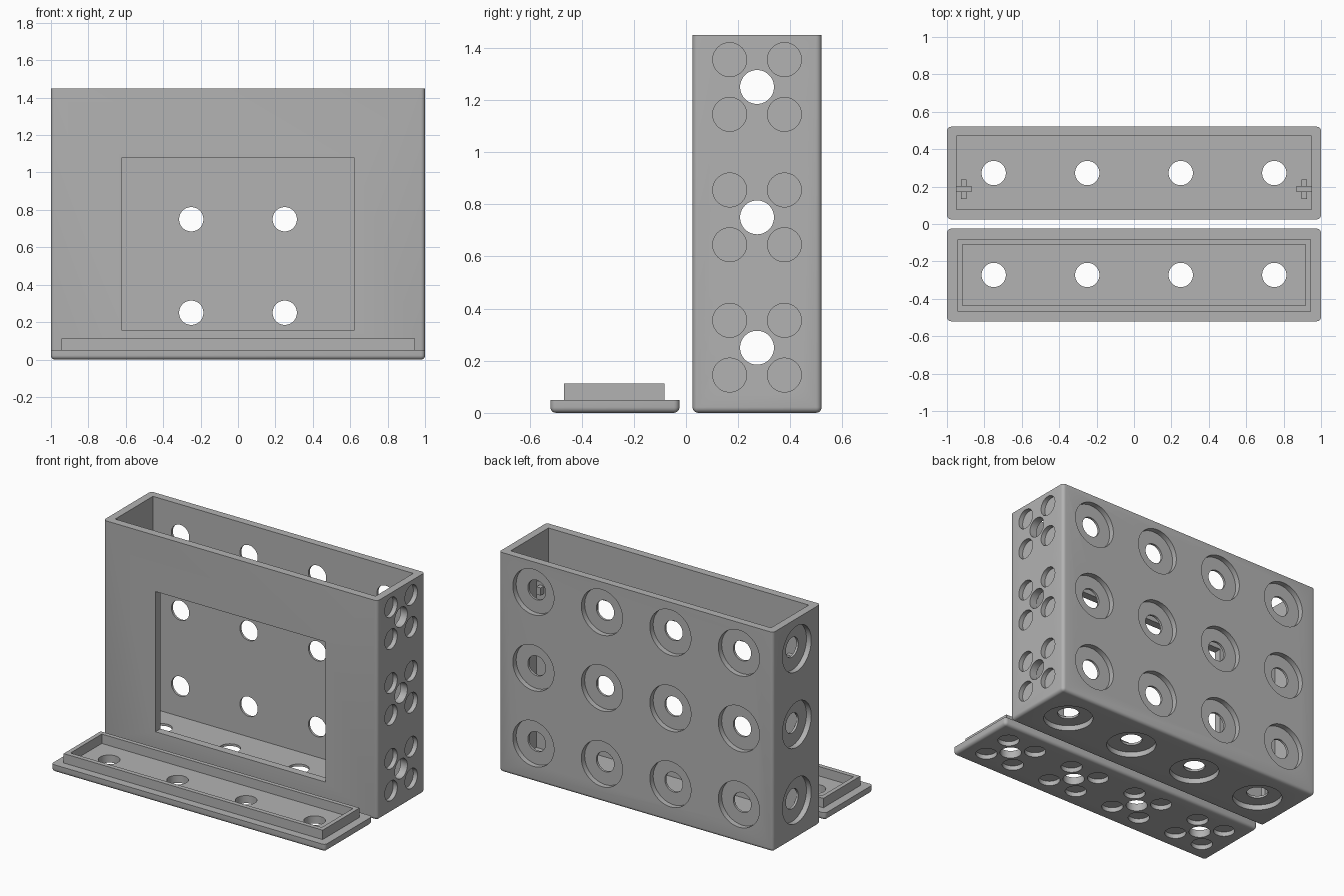
import bpy, bmesh, math
from mathutils import Vector, Matrix

default = bpy.data.objects.get("Cube")
if default:
    bpy.data.objects.remove(default, do_unlink=True)

grey = bpy.data.materials.new("plain grey")
grey.use_nodes = True
grey.diffuse_color = (0.45, 0.45, 0.45, 1)
grey.node_tree.nodes["Principled BSDF"].inputs["Base Color"].default_value = grey.diffuse_color


def finish(name, bm):
    mesh = bpy.data.meshes.new(name)
    bm.to_mesh(mesh)
    bm.free()
    mesh.materials.append(grey)
    obj = bpy.data.objects.new(name, mesh)
    bpy.context.collection.objects.link(obj)
    return obj


def add_block(bm, low, high):
    low, high = Vector(low), Vector(high)
    size = Matrix.Diagonal((high - low).to_4d())
    return bmesh.ops.create_cube(bm, size=1, matrix=Matrix.Translation((low + high) / 2) @ size)


def block(name, low, high, rounding=0):
    """Box whose upright and bottom edges can be rounded, with a sharp top rim."""
    bm = bmesh.new()
    add_block(bm, low, high)
    if rounding:
        edges = [e for e in bm.edges if min(v.co.z for v in e.verts) < low[2] + 1e-4]
        bmesh.ops.bevel(bm, geom=edges, offset=rounding, segments=5, profile=0.5, affect='EDGES')
    return finish(name, bm)


def drills(name, spots, radius, depth):
    """Cylinders sunk by depth into a surface; each spot is (point, outward normal)."""
    bm = bmesh.new()
    for point, normal in spots:
        n = Vector(normal)
        turn = n.to_track_quat('Z', 'Y').to_matrix().to_4x4()
        centre = Vector(point) + n * (0.02 - depth) / 2
        bmesh.ops.create_cone(bm, cap_ends=True, segments=48, radius1=radius, radius2=radius,
                              depth=depth + 0.02, matrix=Matrix.Translation(centre) @ turn)
    return finish(name, bm)


def cut(target, cutter):
    cutter.hide_render = True
    mod = target.modifiers.new("cut", 'BOOLEAN')
    mod.operation, mod.solver, mod.object = 'DIFFERENCE', 'EXACT', cutter
    bpy.context.view_layer.objects.active = target
    bpy.ops.object.modifier_apply(modifier=mod.name)
    bpy.data.objects.remove(cutter, do_unlink=True)


def smooth(obj):
    bpy.ops.object.select_all(action='DESELECT')
    obj.select_set(True)
    bpy.context.view_layer.objects.active = obj
    bpy.ops.object.shade_smooth_by_angle(angle=math.radians(35))


def around(spots, axis_a, axis_b, step=0.105):
    """Four spots in a square around every given spot."""
    return [(Vector(p) + Vector(axis_a) * a + Vector(axis_b) * b, n)
            for p, n in spots for a in (-step, step) for b in (-step, step)]


X, Y, Z = (1, 0, 0), (0, 1, 0), (0, 0, 1)
columns, rows = (-0.75, -0.25, 0.25, 0.75), (0.25, 0.75, 1.25)
mid, back, wall = 0.2725, 0.52, 0.05
hole_r, recess_r, recess_d, small_d = 0.065, 0.15, 0.035, 0.03

# Open-topped case with a front window
case = block("case", (-1, 0.025, 0), (1, back, 1.45), 0.022)
cut(case, block("cavity", (-0.95, 0.077, wall), (0.95, 0.47, 1.6)))
cut(case, block("window", (-0.62, -0.05, 0.155), (0.62, 0.2, 1.08)))

# Hole positions on the case walls
back_spots = [((x, back, z), Y) for x in columns for z in rows]
base_spots = [((x, mid, 0), (0, 0, -1)) for x in columns]
end_spots = [((-1, mid, z), (-1, 0, 0)) for z in rows]
plug_spots = [((1, mid, z), X) for z in rows]
cut(case, drills("holes", back_spots + base_spots + end_spots + plug_spots, hole_r, 0.075))
cut(case, drills("round_recesses", back_spots + base_spots + end_spots, recess_r, recess_d))
cut(case, drills("small_sockets", around(plug_spots, Y, Z), hole_r, small_d))
smooth(case)

# Lid lying in front, with a raised rim
lid = block("lid", (-1, -back, 0), (1, -0.025, wall), 0.022)
lid_spots = [((x, -mid, 0), (0, 0, -1)) for x in columns]
cut(lid, drills("lid_holes", lid_spots, hole_r, 0.075))
cut(lid, drills("lid_sockets", around(lid_spots, X, Y), hole_r, small_d))
smooth(lid)
rim = block("lid_rim", (-0.945, -0.467, wall - 0.002), (0.945, -0.082, 0.112))
cut(rim, block("rim_opening", (-0.917, -0.437, 0), (0.917, -0.11, 0.2)))

# Upright rails with clips on the inner end walls
for side, label in ((-1, "right"), (1, "left")):
    bm = bmesh.new()
    xs = sorted((side * 0.955, side * 0.87))
    add_block(bm, (xs[0], 0.17, wall - 0.005), (xs[1], 0.202, 1.15))
    finish(label + "_rail", bm)
    bm = bmesh.new()
    xs = sorted((side * 0.925, side * 0.895))
    add_block(bm, (xs[0], 0.135, 1.08), (xs[1], 0.237, 1.13))
    finish(label + "_rail_clip", bm)
